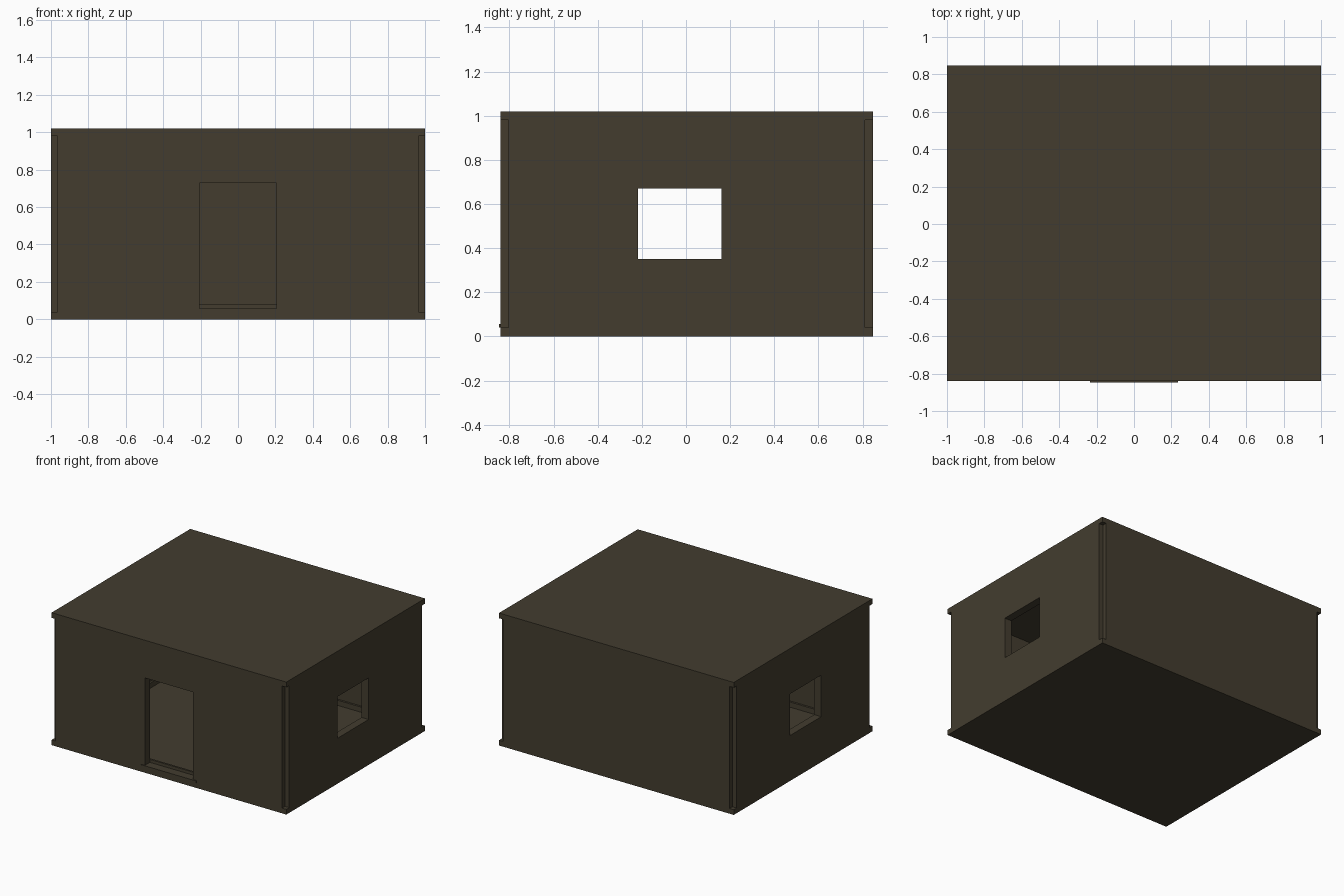
import bpy
import bmesh
from mathutils import Matrix, Vector

cube = bpy.data.objects.get("Cube")
if cube:
    bpy.data.objects.remove(cube, do_unlink=True)

mat = bpy.data.materials.new("dark_olive_brown")
mat.use_nodes = True
colour = (0.056, 0.046, 0.028, 1)
mat.diffuse_color = colour
mat.node_tree.nodes["Principled BSDF"].inputs["Base Color"].default_value = colour

# Overall sizes
FRONT, BACK, TOP = -0.84, 0.847, 1.02
WALL, SLAB, NOTCH = 0.06, 0.04, 0.035


def box(name, low, high):
    low, high = Vector(low), Vector(high)
    bm = bmesh.new()
    bmesh.ops.create_cube(bm, size=1, matrix=Matrix.Translation((low + high) / 2)
                          @ Matrix.Diagonal((*(high - low), 1)))
    mesh = bpy.data.meshes.new(name)
    bm.to_mesh(mesh)
    bm.free()
    mesh.materials.append(mat)
    obj = bpy.data.objects.new(name, mesh)
    bpy.context.collection.objects.link(obj)
    return obj


def cut(target, low, high):
    cutter = box("cutter", low, high)
    cutter.hide_render = True
    mod = target.modifiers.new("cut", 'BOOLEAN')
    mod.operation = 'DIFFERENCE'
    mod.solver = 'EXACT'
    mod.object = cutter
    bpy.context.view_layer.objects.active = target
    bpy.ops.object.modifier_apply(modifier=mod.name)
    bpy.data.objects.remove(cutter, do_unlink=True)


# Hollow house shell: floor, walls and flat roof
shell = box("house_shell", (-1, FRONT, 0), (1, BACK, TOP))
inner_x, inner_front, inner_back = 1 - WALL, FRONT + WALL, BACK - WALL
cut(shell, (-inner_x, inner_front, SLAB), (inner_x, inner_back, TOP - SLAB))

# Doorway and the two facing windows
cut(shell, (-0.205, FRONT - 0.1, 0.05), (0.205, inner_front + 0.1, 0.73))
for s in (-1, 1):
    x0, x1 = sorted((s * 0.8, s * 1.1))
    cut(shell, (x0, -0.217, 0.35), (x1, 0.16, 0.67))

# Square notches down the four corners
for s in (-1, 1):
    x0, x1 = sorted((s * (1 - NOTCH), s * 1.1))
    cut(shell, (x0, FRONT - 0.1, SLAB), (x1, FRONT + NOTCH, TOP - SLAB))
    cut(shell, (x0, BACK - NOTCH, SLAB), (x1, BACK + 0.1, TOP - SLAB))

# Door sill
box("door_sill", (-0.235, FRONT - 0.007, SLAB), (0.235, inner_front, 0.057))

# Skirting around the room
skirt_top, skirt = 0.08, 0.015
box("front_skirting", (-inner_x, inner_front, SLAB), (inner_x, inner_front + skirt, skirt_top))
box("back_skirting", (-inner_x, inner_back - skirt, SLAB), (inner_x, inner_back, skirt_top))
for side, s in (("left", 1), ("right", -1)):
    x0, x1 = sorted((s * inner_x, s * (inner_x - skirt)))
    box(side + "_skirting", (x0, inner_front + skirt, SLAB), (x1, inner_back - skirt, skirt_top))
